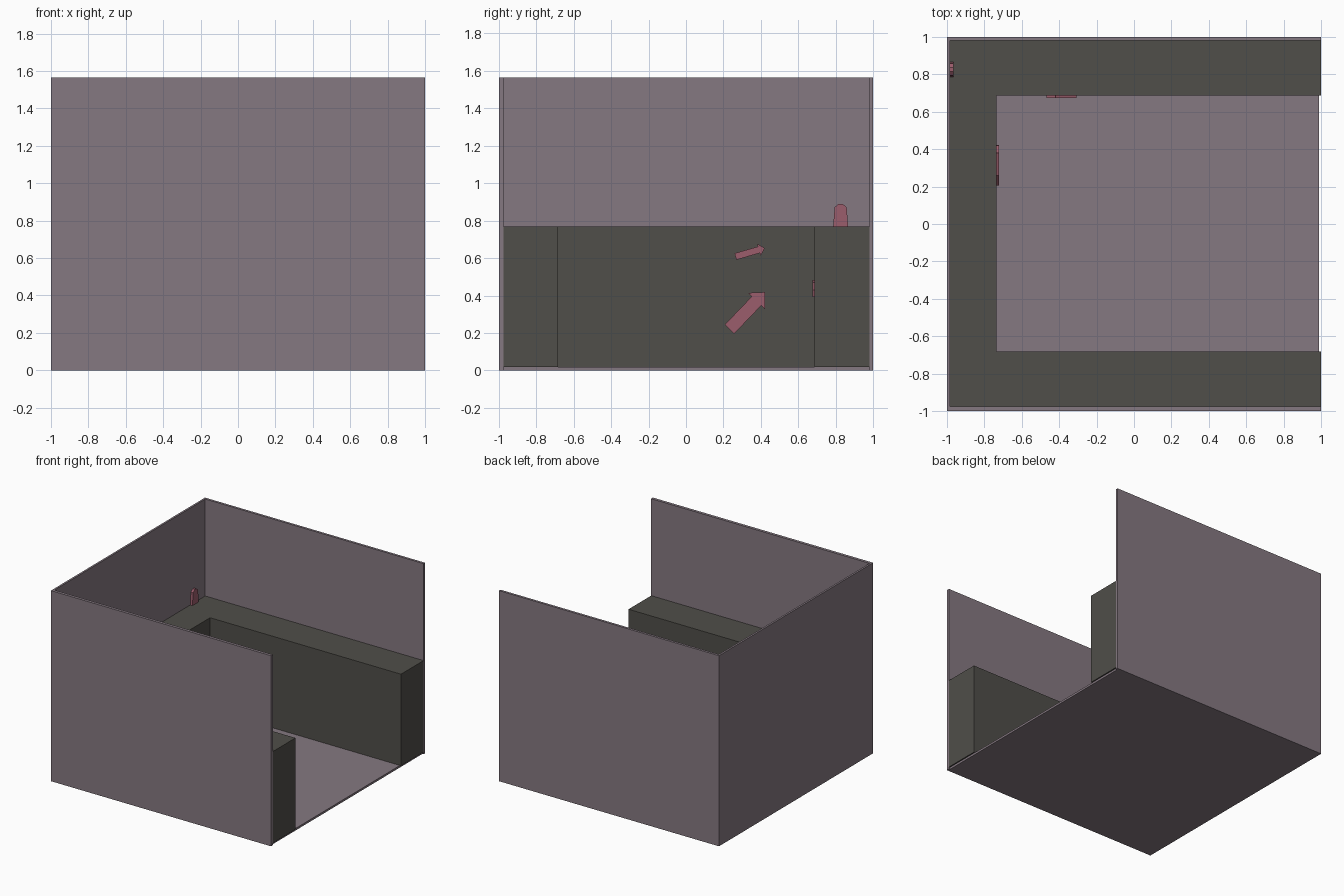
import bpy, bmesh
from mathutils import Vector

if "Cube" in bpy.data.objects:
    bpy.data.objects.remove(bpy.data.objects["Cube"])


def material(name, rgb):
    m = bpy.data.materials.new(name)
    m.diffuse_color = (*rgb, 1)
    m.use_nodes = True
    m.node_tree.nodes["Principled BSDF"].inputs["Base Color"].default_value = m.diffuse_color
    return m


WALL = material("wall_mauve", (0.235, 0.19, 0.22))
DARK = material("counter_dark", (0.08, 0.077, 0.067))
PINK = material("arrow_pink", (0.33, 0.11, 0.15))


def prism(name, points, direction, mat):
    """Extrude a closed 3D outline along a direction."""
    bm = bmesh.new()
    face = bm.faces.new([bm.verts.new(p) for p in points])
    ext = bmesh.ops.extrude_face_region(bm, geom=[face])
    moved = [v for v in ext["geom"] if isinstance(v, bmesh.types.BMVert)]
    bmesh.ops.translate(bm, verts=moved, vec=Vector(direction))
    bmesh.ops.recalc_face_normals(bm, faces=bm.faces)
    me = bpy.data.meshes.new(name)
    bm.to_mesh(me)
    bm.free()
    me.materials.append(mat)
    ob = bpy.data.objects.new(name, me)
    bpy.context.collection.objects.link(ob)
    return ob


def box(name, lo, hi, mat):
    (x0, y0, z0), (x1, y1, z1) = lo, hi
    base = [(x0, y0, z0), (x1, y0, z0), (x1, y1, z0), (x0, y1, z0)]
    return prism(name, base, (0, 0, z1 - z0), mat)


def arrow(tail, tip, shaft, head, length):
    """2D arrow outline from tail to tip; shaft and head are half widths."""
    a, b = Vector(tail), Vector(tip)
    d = (b - a).normalized()
    n = Vector((-d.y, d.x))
    k = b - d * length
    return [a + n * shaft, a - n * shaft, k - n * shaft, k - n * head, b,
            k + n * head, k + n * shaft]


# Room shell, open toward +x
H = 1.565
box("floor", (-1, -1, 0), (0.99, 1, 0.017), WALL)
box("left_wall", (-1, -1, 0), (-0.984, 1, H), WALL)
box("front_wall", (-1, -1, 0), (1, -0.976, H), WALL)
box("back_wall", (-1, 0.98, 0), (1, 1, H), WALL)

# U-shaped counter
outline = [(-0.984, -0.976), (1, -0.976), (1, -0.683), (-0.735, -0.683),
           (-0.735, 0.687), (1, 0.687), (1, 0.98), (-0.984, 0.98)]
prism("counter", [(x, y, 0.017) for x, y in outline], (0, 0, 0.752), DARK)

# Arrows on the inner face of the left counter
for name, pts in (
    ("large_arrow", arrow((0.232, 0.22), (0.422, 0.418), 0.035, 0.062, 0.065)),
    ("small_arrow", arrow((0.264, 0.608), (0.42, 0.653), 0.018, 0.034, 0.032)),
):
    prism(name, [(-0.735, p.x, p.y) for p in pts], (0.014, 0, 0), PINK)

# Arrow on the back counter face
pts = arrow((-0.315, 0.41), (-0.468, 0.465), 0.02, 0.034, 0.04)
prism("back_arrow", [(p.x, 0.687, p.y) for p in pts], (0, -0.012, 0), PINK)

# Upright marker on the left wall
tab = [(0.786, 0.769), (0.866, 0.769), (0.858, 0.872), (0.836, 0.89),
       (0.816, 0.89), (0.794, 0.872)]
prism("wall_marker", [(-0.984, y, z) for y, z in tab], (0.02, 0, 0), PINK)
